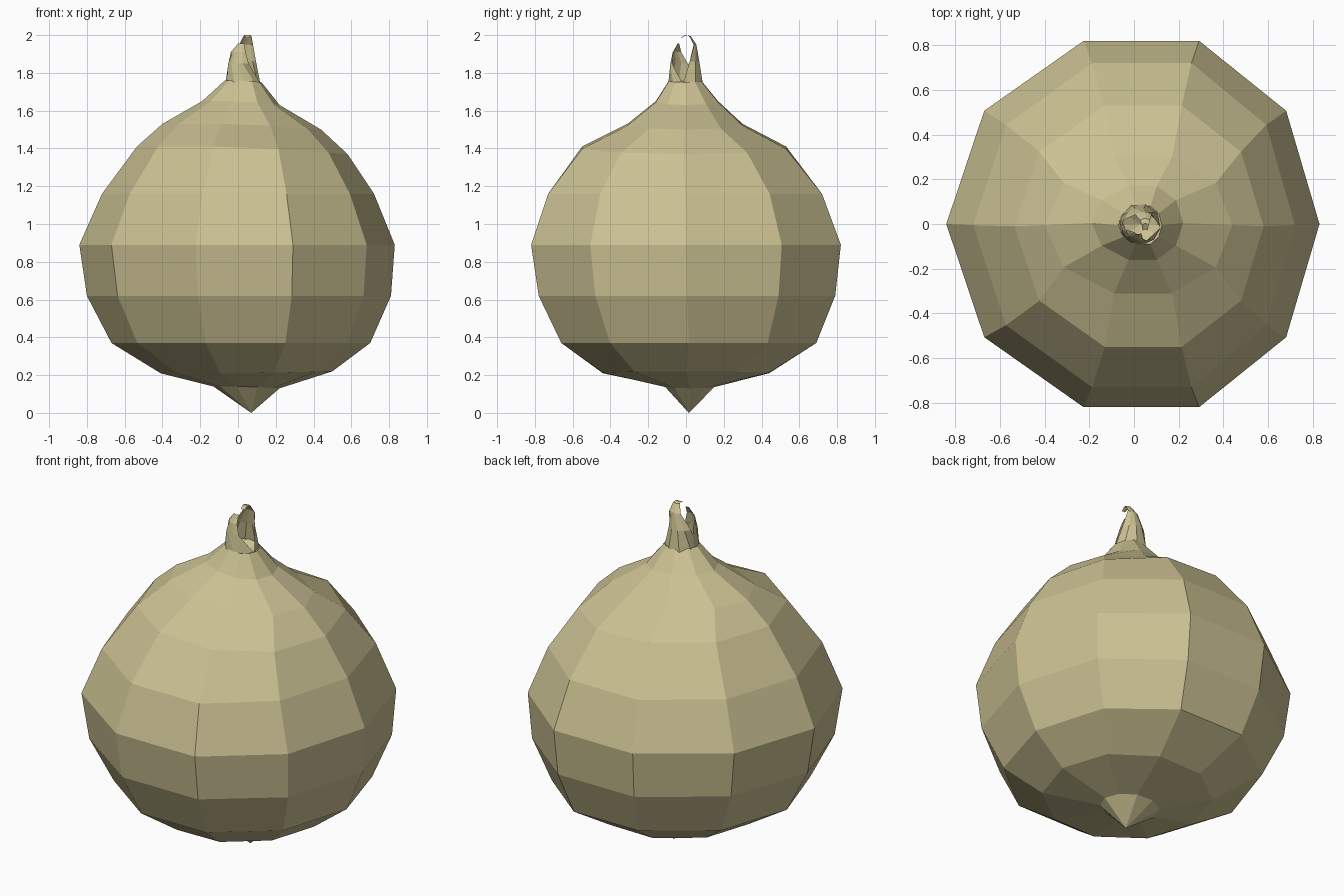
import bpy, bmesh
from math import sin, cos, radians, pi

cube = bpy.data.objects.get("Cube")
if cube:
    bpy.data.objects.remove(cube, do_unlink=True)

SIDES = 10
SKIN = (0.60, 0.535, 0.29, 1)

skin = bpy.data.materials.new("dry_tan_skin")
skin.use_nodes = True
skin.diffuse_color = SKIN
skin.node_tree.nodes["Principled BSDF"].inputs["Base Color"].default_value = SKIN


def finish(name, bm, closed):
    if closed:
        bmesh.ops.recalc_face_normals(bm, faces=bm.faces)
    mesh = bpy.data.meshes.new(name)
    bm.to_mesh(mesh)
    bm.free()
    mesh.materials.append(skin)
    obj = bpy.data.objects.new(name, mesh)
    bpy.context.collection.objects.link(obj)
    return obj


def bridge(bm, a, b, loop):
    n = len(a)
    for i in range(n if loop else n - 1):
        j = (i + 1) % n
        bm.faces.new((a[i], a[j], b[j], b[i]))


def ring(bm, z_left, z_right, left, right, front, back):
    """Ten-sided ring touching the given extents, centred near the stem axis."""
    cx, cy = 0.05, (front + back) / 2
    verts = []
    for i in range(SIDES):
        a = 2 * pi * i / SIDES
        c, s = cos(a), sin(a) / sin(radians(72))
        x = cx + c * (right - cx if c > 0 else cx - left)
        y = cy + s * (back - front) / 2
        z = z_left + (z_right - z_left) * max(c, 0)
        verts.append(bm.verts.new((x, y, z)))
    return verts


# Bulb: faceted rings from the root up to the neck
PROFILE = [
    (0.14, 0.13, -0.13, 0.22, -0.11, 0.15),
    (0.21, 0.22, -0.41, 0.50, -0.44, 0.44),
    (0.37, 0.37, -0.67, 0.70, -0.66, 0.69),
    (0.62, 0.62, -0.80, 0.81, -0.78, 0.79),
    (0.89, 0.89, -0.84, 0.83, -0.82, 0.82),
    (1.16, 1.16, -0.72, 0.72, -0.73, 0.72),
    (1.41, 1.37, -0.535, 0.58, -0.55, 0.53),
    (1.53, 1.50, -0.40, 0.44, -0.31, 0.30),
    (1.65, 1.63, -0.19, 0.22, -0.16, 0.17),
    (1.76, 1.75, -0.07, 0.125, -0.09, 0.08),
]
bm = bmesh.new()
rings = [ring(bm, *row) for row in PROFILE]
for lower, upper in zip(rings, rings[1:]):
    bridge(bm, lower, upper, True)
# Root point below and hollow neck floor above
for loop, tip in ((rings[0], (0.07, 0.015, 0)), (rings[-1], (0.03, 0, 1.71))):
    point = bm.verts.new(tip)
    for i in range(SIDES):
        bm.faces.new((loop[i], loop[(i + 1) % SIDES], point))
finish("bulb", bm, True)


def shred(name, rows, steps=5):
    """Papery sheet of arcs: height, centre x, centre y, radius, start, end."""
    sheet = bmesh.new()
    arcs = []
    for z, cx, cy, r, start, end in rows:
        angles = [radians(start + (end - start) * i / steps) for i in range(steps + 1)]
        arcs.append([sheet.verts.new((cx + r * cos(a), cy + r * sin(a), z)) for a in angles])
    for lower, upper in zip(arcs, arcs[1:]):
        bridge(sheet, lower, upper, False)
    finish(name, sheet, False)


# Torn stem ends, the rear one taller and hooked forward
shred("rear_stem_shred", [
    (1.74, 0.027, 0, 0.093, -10, 200),
    (1.86, 0.025, 0, 0.073, 15, 165),
    (1.95, 0.045, -0.005, 0.06, 55, 130),
    (1.995, 0.05, -0.005, 0.03, 45, 135),
    (2.0, 0.05, -0.02, 0.022, 45, 135),
    (1.985, 0.05, -0.04, 0.015, 45, 135),
])
shred("front_stem_shred", [
    (1.74, 0.027, 0, 0.095, 170, 350),
    (1.85, 0.02, -0.01, 0.073, 165, 300),
    (1.91, 0.02, -0.01, 0.06, 195, 290),
    (1.955, 0.02, -0.02, 0.025, 220, 300),
])
